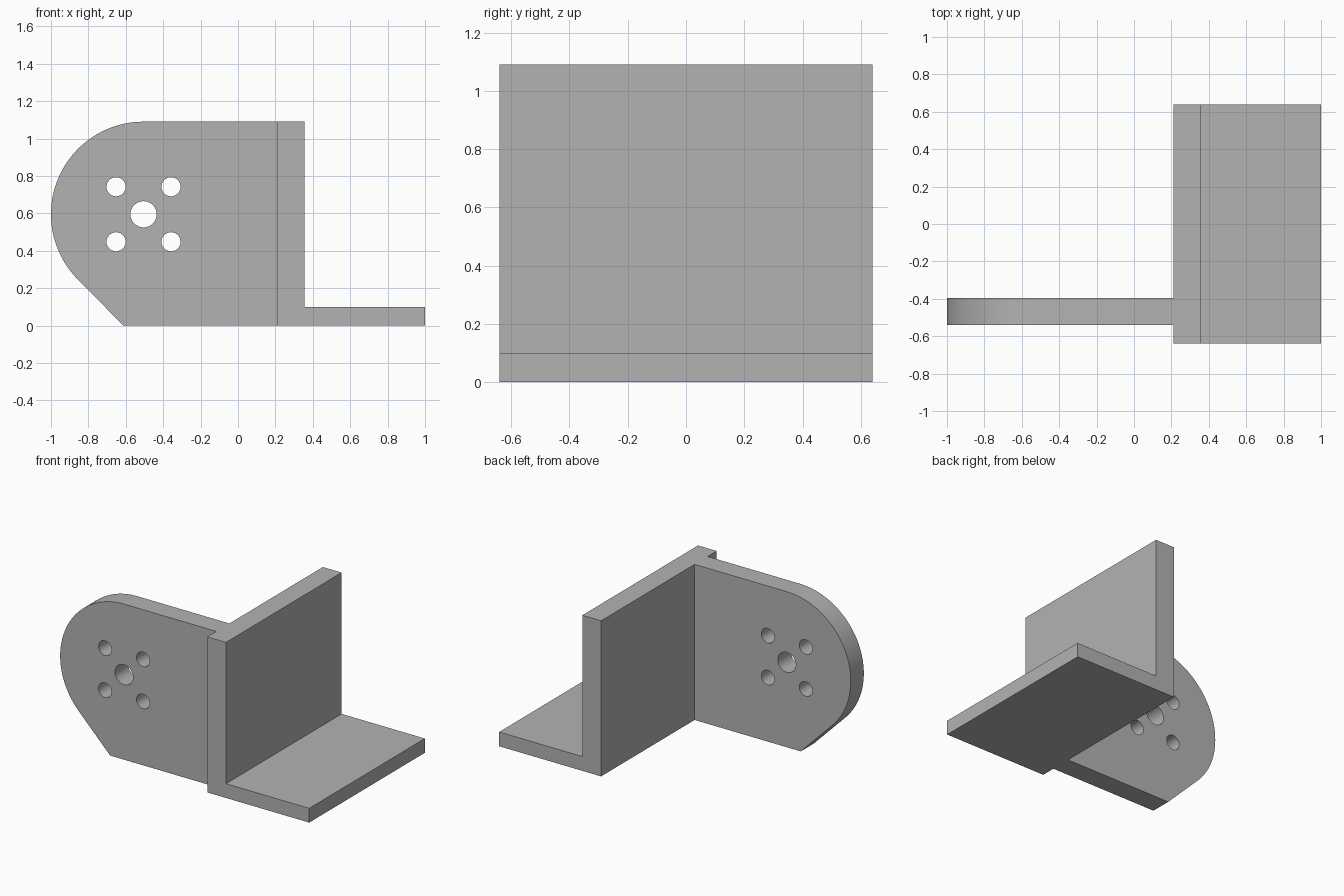
import bpy, bmesh, math
from mathutils import Vector

if "Cube" in bpy.data.objects:
    bpy.data.objects.remove(bpy.data.objects["Cube"])

grey = bpy.data.materials.new("plain grey")
grey.use_nodes = True
COLOUR = (0.45, 0.45, 0.45, 1)
grey.diffuse_color = COLOUR
grey.node_tree.nodes["Principled BSDF"].inputs["Base Color"].default_value = COLOUR


def extrude_profile(name, points, y0, y1):
    """Prism from an x-z outline, running from y0 to y1."""
    bm = bmesh.new()
    face = bm.faces.new([bm.verts.new((x, y0, z)) for x, z in points])
    new = bmesh.ops.extrude_face_region(bm, geom=[face])["geom"]
    bmesh.ops.translate(bm, vec=Vector((0, y1 - y0, 0)),
                        verts=[v for v in new if isinstance(v, bmesh.types.BMVert)])
    bmesh.ops.recalc_face_normals(bm, faces=bm.faces)
    mesh = bpy.data.meshes.new(name)
    bm.to_mesh(mesh)
    bm.free()
    mesh.materials.append(grey)
    ob = bpy.data.objects.new(name, mesh)
    bpy.context.collection.objects.link(ob)
    return ob


def arc(cx, cz, r, start, end, steps):
    angles = [math.radians(start + (end - start) * i / steps) for i in range(steps + 1)]
    return [(cx + r * math.cos(a), cz + r * math.sin(a)) for a in angles]


def combine(target, other, operation):
    mod = target.modifiers.new(operation.lower(), 'BOOLEAN')
    mod.operation, mod.object, mod.solver = operation, other, 'EXACT'
    bpy.context.view_layer.objects.active = target
    bpy.ops.object.modifier_apply(modifier=mod.name)
    bpy.data.objects.remove(other)


HEIGHT, RADIUS = 1.09, 0.495
CX, CZ = RADIUS - 1, HEIGHT - RADIUS
WALL_BACK, WALL_FRONT, BASE = 0.21, 0.355, 0.10
HALF_DEPTH = 0.64
PLATE_Y = (-0.54, -0.395)

# L-shaped angle bracket
bracket = extrude_profile("angle_bracket", [
    (WALL_BACK, 0), (1, 0), (1, BASE), (WALL_FRONT, BASE),
    (WALL_FRONT, HEIGHT), (WALL_BACK, HEIGHT)], -HALF_DEPTH, HALF_DEPTH)

# Round-ended mounting plate with a sloped lower corner
joint = (WALL_BACK + WALL_FRONT) / 2
plate = extrude_profile("mounting_plate",
                        [(joint, 0), (joint, HEIGHT)]
                        + arc(CX, CZ, RADIUS, 90, 225, 48)
                        + [(-0.613, 0)], *PLATE_Y)

# Centre bore and four bolt holes
OFFSET = 0.147
holes = [(0, 0, 0.07)] + [(sx * OFFSET, sz * OFFSET, 0.051) for sx in (-1, 1) for sz in (-1, 1)]
for dx, dz, r in holes:
    cutter = extrude_profile("hole_cutter", arc(CX + dx, CZ + dz, r, 0, 352.5, 47), -0.8, -0.2)
    combine(plate, cutter, 'DIFFERENCE')

# Fuse the plate into the bracket wall
combine(bracket, plate, 'UNION')
bpy.ops.object.select_all(action='DESELECT')
bracket.select_set(True)
bpy.context.view_layer.objects.active = bracket
bpy.ops.object.shade_smooth_by_angle(angle=math.radians(30))
